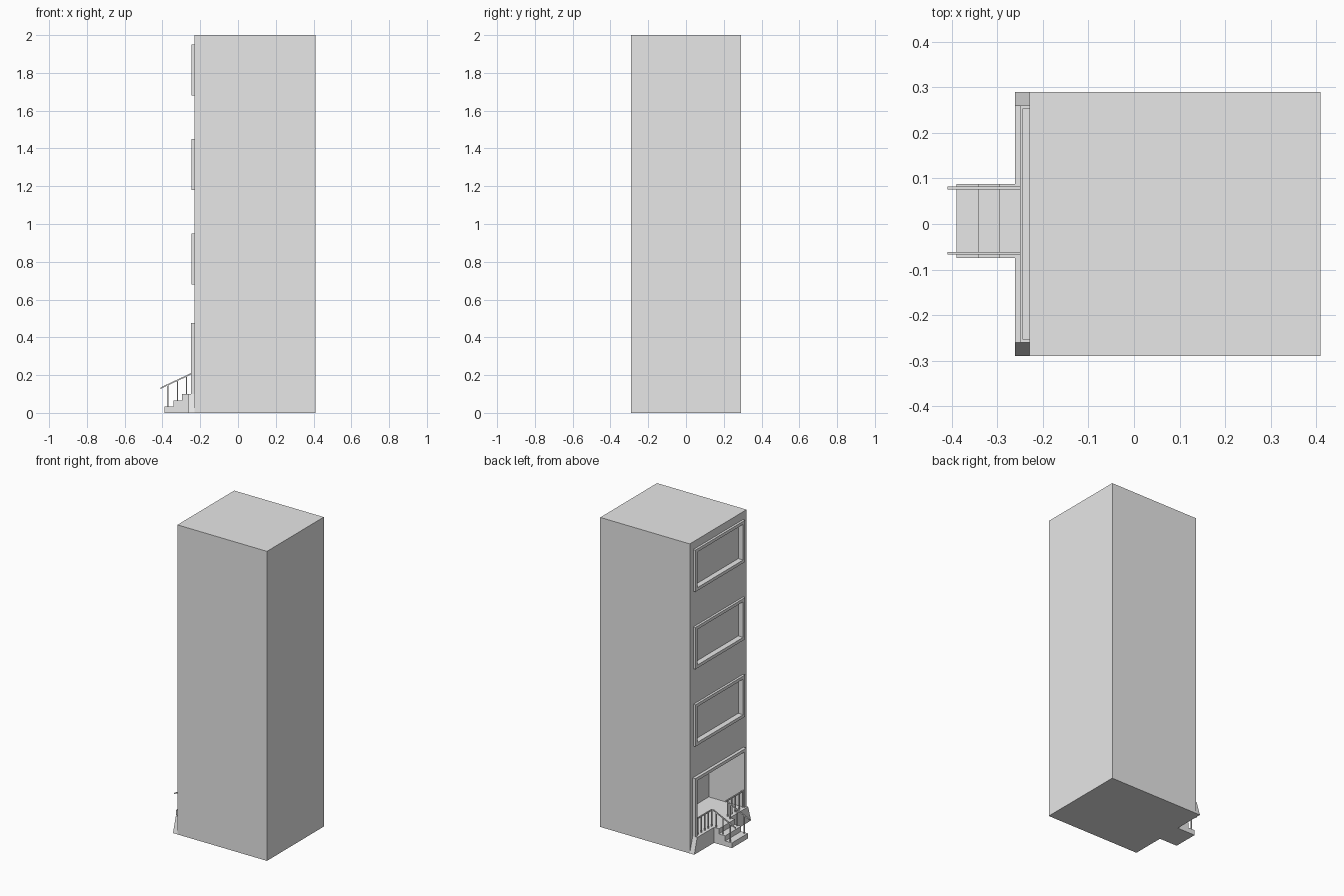
import bpy
import bmesh
import math
from mathutils import Vector

if "Cube" in bpy.data.objects:
    bpy.data.objects.remove(bpy.data.objects["Cube"], do_unlink=True)

grey = bpy.data.materials.new("plain_grey")
grey.use_nodes = True
grey.diffuse_color = (0.8, 0.8, 0.8, 1)
grey.node_tree.nodes["Principled BSDF"].inputs["Base Color"].default_value = (0.8, 0.8, 0.8, 1)


def finish(name, bm):
    bmesh.ops.recalc_face_normals(bm, faces=bm.faces)
    mesh = bpy.data.meshes.new(name)
    bm.to_mesh(mesh)
    bm.free()
    mesh.materials.append(grey)
    obj = bpy.data.objects.new(name, mesh)
    bpy.context.collection.objects.link(obj)
    return obj


def add_box(bm, xs, ys, zs):
    verts = bmesh.ops.create_cube(bm, size=1)["verts"]
    for v in verts:
        v.co = Vector([r[0] if c < 0 else r[1] for c, r in zip(v.co, (xs, ys, zs))])
    return verts


def box(name, xs, ys, zs):
    bm = bmesh.new()
    add_box(bm, xs, ys, zs)
    return finish(name, bm)


def prism(name, points, axis, low, high):
    """Extrude a flat profile along x (axis 0) or y (axis 1)."""
    bm = bmesh.new()

    def place(p, d):
        return (d, p[0], p[1]) if axis == 0 else (p[0], d, p[1])
    face = bm.faces.new([bm.verts.new(place(p, low)) for p in points])
    out = bmesh.ops.extrude_face_region(bm, geom=[face])["geom"]
    move = Vector((high - low, 0, 0) if axis == 0 else (0, high - low, 0))
    bmesh.ops.translate(bm, vec=move, verts=[g for g in out if isinstance(g, bmesh.types.BMVert)])
    return finish(name, bm)


def frame(name, front, half, low, high, width, sill=True):
    """Rectangular surround standing proud of the wall."""
    bm = bmesh.new()
    xs = (front, WALL)
    for s in (-1, 1):
        add_box(bm, xs, sorted((s * half, s * (half - width))), (low, high))
    inner = (width - half, half - width)
    add_box(bm, xs, inner, (high - width, high))
    if sill:
        add_box(bm, xs, inner, (low, low + width))
    return finish(name, bm)


def cut(target, xs, ys, zs):
    cutter = box("cutter", xs, ys, zs)
    cutter.hide_render = True
    cutter.hide_viewport = True
    cutter.display_type = 'WIRE'
    mod = target.modifiers.new("opening", 'BOOLEAN')
    mod.operation = 'DIFFERENCE'
    mod.solver = 'EXACT'
    mod.object = cutter
    return cutter


WALL, FLOOR = -0.23, 0.1
tower = box("tower", (WALL, 0.41), (-0.29, 0.29), (0, 2))
cutters = []

# Upper storey windows: recessed pane and raised surround
for i in range(3):
    low = 0.68 + 0.5 * i
    frame(f"window_frame_{i + 1}", -0.245, 0.254, low, low + 0.27, 0.02)
    cutters.append(cut(tower, (-0.3, -0.21), (-0.234, 0.234), (low + 0.02, low + 0.25)))

# Entrance recess with its surround
frame("entrance_frame", -0.25, 0.26, FLOOR, 0.477, 0.02, sill=False)
cutters.append(cut(tower, (-0.3, 0.005), (-0.24, 0.24), (FLOOR, 0.457)))

# Apply the openings, then drop the cutters
bpy.context.view_layer.update()
for c in cutters:
    c.hide_viewport = False
graph = bpy.context.evaluated_depsgraph_get()
carved = bpy.data.meshes.new_from_object(tower.evaluated_get(graph))
tower.modifiers.clear()
tower.data = carved
for c in cutters:
    bpy.data.objects.remove(c, do_unlink=True)

# Plinth with splayed ends
prism("plinth", [(-0.29, 0), (0.29, 0), (0.26, FLOOR), (-0.26, FLOOR)], 0, -0.262, WALL)

# Stairs
rise = FLOOR / 3
edges = (-0.39, -0.342, -0.297)
profile = [(-0.262, 0)]
for i, x in enumerate(edges):
    profile += [(x, rise * i), (x, rise * (i + 1))]
profile.append((-0.262, FLOOR))
prism("stairs", profile, 1, -0.075, 0.088)

# Stair handrails and posts
START, END = (-0.41, 0.135), (-0.25, 0.21)
slope = (END[1] - START[1]) / (END[0] - START[0])
T = 0.003
for side, y in (("left", 0.079), ("right", -0.064)):
    rail = [START, END, (END[0], END[1] - 0.008), (START[0], START[1] - 0.008)]
    prism(f"{side}_handrail", rail, 1, y - T, y + T)
    bm = bmesh.new()
    for i, x in enumerate((-0.372, -0.32, -0.273)):
        top = START[1] + slope * (x - START[0]) - 0.004
        add_box(bm, (x - T, x + T), (y - T, y + T), (rise * (i + 1), top))
    finish(f"{side}_handrail_posts", bm)

# Porch balustrades on both sides of the stairs
for side, y0, y1 in (("left", 0.079, 0.24), ("right", -0.24, -0.064)):
    bm = bmesh.new()
    add_box(bm, (-0.245, -0.238), (y0, y1), (0.202, 0.21))
    for i in range(5):
        y = y0 + (y1 - y0) * (i + 0.1) / 4.6
        add_box(bm, (-0.2445, -0.2385), (y - T, y + T), (FLOOR, 0.203))
    finish(f"{side}_balustrade", bm)
